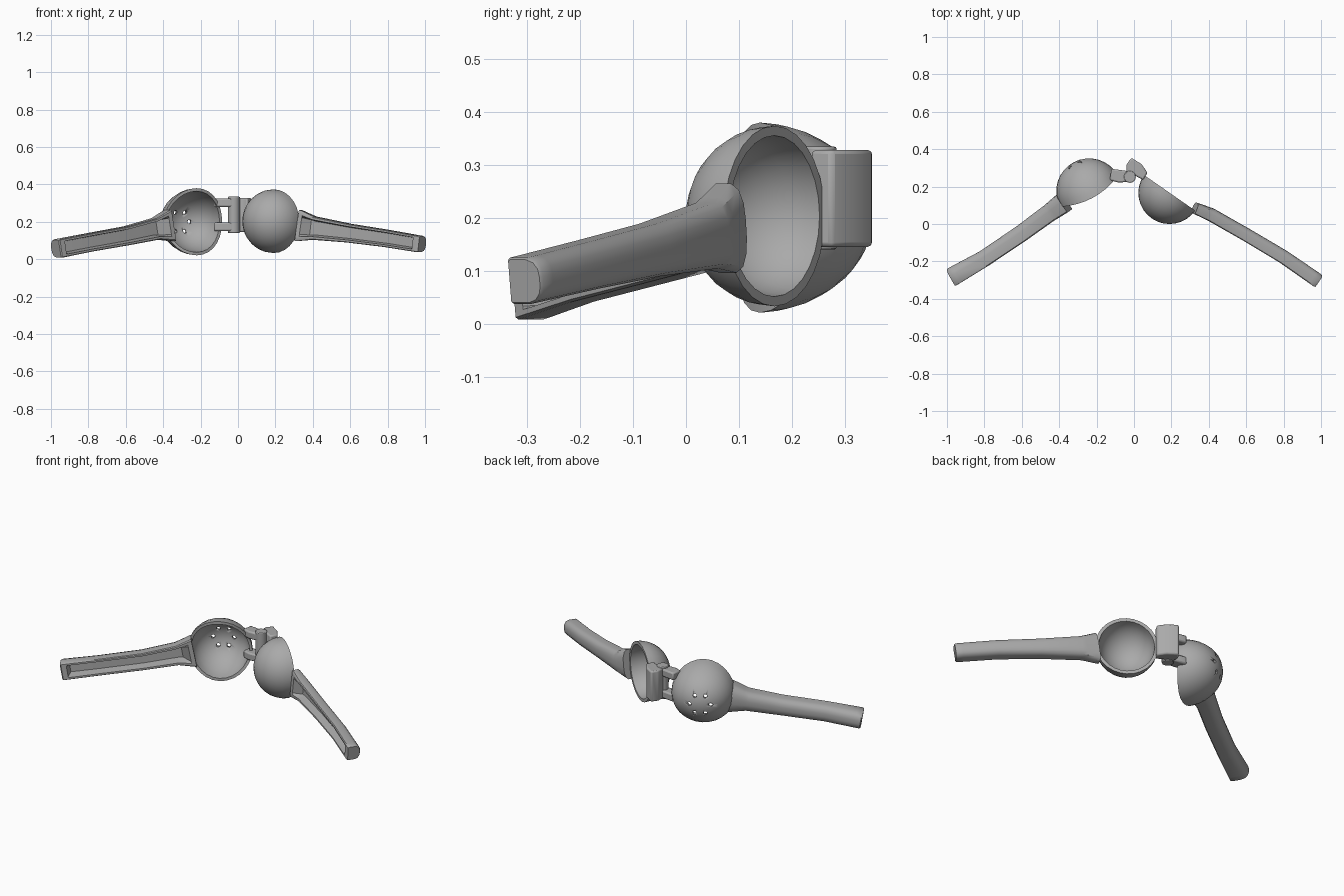
import bpy, bmesh
from math import sin, cos, pi, radians
from mathutils import Vector

if "Cube" in bpy.data.objects:
    bpy.data.objects.remove(bpy.data.objects["Cube"])

metal = bpy.data.materials.new("grey metal")
metal.use_nodes = True
metal.diffuse_color = (0.4, 0.4, 0.4, 1)
metal.node_tree.nodes["Principled BSDF"].inputs["Base Color"].default_value = (0.4, 0.4, 0.4, 1)
UP = Vector((0, 0, 1))


def finish(bm, name, angle=40, bevel=0):
    bmesh.ops.recalc_face_normals(bm, faces=bm.faces)
    mesh = bpy.data.meshes.new(name)
    bm.to_mesh(mesh)
    bm.free()
    ob = bpy.data.objects.new(name, mesh)
    bpy.context.collection.objects.link(ob)
    mesh.materials.append(metal)
    if bevel:
        mod = ob.modifiers.new("soft edges", "BEVEL")
        mod.width, mod.segments = bevel, 2
    bpy.ops.object.select_all(action="DESELECT")
    ob.select_set(True)
    bpy.context.view_layer.objects.active = ob
    bpy.ops.object.shade_smooth_by_angle(angle=radians(angle))
    return ob


def bridge(bm, a, b):
    for i in range(len(a)):
        j = (i + 1) % len(a)
        bm.faces.new((a[i], a[j], b[j], b[i]))


def bowl(name, centre, axis, radius, wall, lift, segs=28, steps=8):
    """Thick half sphere bulging along axis, its rim lifted above and below."""
    centre, axis = Vector(centre), Vector(axis).normalized()
    side = axis.cross(UP)
    inner = radius - wall
    profile = [(inner, pi / 2 * k / steps) for k in range(steps - 1, -1, -1)]
    profile += [(radius, pi / 2 * k / steps) for k in range(steps)]
    bm = bmesh.new()
    rings = []
    for r, p in profile:
        ring = []
        for i in range(segs):
            t = 2 * pi * i / segs
            along = r * sin(p) - lift * sin(t) ** 2 * cos(p) ** 3
            ring.append(bm.verts.new(centre + axis * along
                        + (side * cos(t) + UP * sin(t) * 1.02) * r * cos(p)))
        rings.append(ring)
    for a, b in zip(rings, rings[1:]):
        bridge(bm, a, b)
    for ring, r in ((rings[0], inner), (rings[-1], radius)):
        tip = bm.verts.new(centre + axis * r)
        for i in range(segs):
            bm.faces.new((ring[i], ring[(i + 1) % segs], tip))
    return finish(bm, name, 50)


def handle(name, stations):
    """Channel-section bar open to the front: stations are x, y, z, height, thickness."""
    pts = [Vector(s[:3]) for s in stations]
    # solid ends, hollow in between
    rings_at = [(0, 0), (0.25, 0), (0.7, 1)]
    rings_at += [(k, 1) for k in range(1, len(pts) - 1)]
    last = len(pts) - 1
    rings_at += [(last - 0.22, 1), (last - 0.17, 0), (last - 0.03, 0), (last, 0)]
    rings_at.sort()
    bm = bmesh.new()
    rings = []
    for s, groove in rings_at:
        k = min(int(s), last - 1)
        f = s - k
        p = pts[k].lerp(pts[k + 1], f)
        lo, hi = pts[max(k - 1 + round(f), 0)], pts[min(k + 1 + round(f), last)]
        tangent = (hi - lo).normalized()
        back = tangent.cross(UP).normalized()
        if back.y < 0:
            back = -back
        up = (UP - tangent * UP.dot(tangent)).normalized()
        h, w = [stations[k][c] * (1 - f) + stations[k + 1][c] * f for c in (3, 4)]
        if s == last:
            h, w = h * 0.93, w * 0.9
        floor = -0.5 + 0.6 * groove
        half = [(-0.44, 0.5), (0.1, 0.5), (0.34, 0.43), (0.48, 0.28), (0.52, 0.1)]
        inside = [(floor, 0.29), (-0.5, 0.36), (-0.5, 0.46)]
        top = inside + half
        section = top + [(u, -v) for u, v in reversed(top)]
        rings.append([bm.verts.new(p + back * u * w + up * v * h) for u, v in section])
    for a, b in zip(rings, rings[1:]):
        bridge(bm, a, b)
    bm.faces.new(rings[0])
    bm.faces.new(rings[-1])
    return finish(bm, name, 35)


def prism(name, outline, z0, z1, bevel=0.008):
    bm = bmesh.new()
    low = [bm.verts.new((x, y, z0)) for x, y in outline]
    high = [bm.verts.new((x, y, z1)) for x, y in outline]
    bridge(bm, low, high)
    bm.faces.new(low)
    bm.faces.new(high)
    return finish(bm, name, 40, bevel)


# Bowls
strainer_axis = Vector((-0.47, 0.88, 0)).normalized()
strainer_centre = Vector((-0.24, 0.175, 0.2))
strainer = bowl("strainer_bowl", strainer_centre, strainer_axis, 0.176, 0.016, 0.04)
bowl("press_bowl", (0.19, 0.167, 0.203), (-0.57, -0.82, 0), 0.167, 0.018, 0)

# Drain holes through the strainer
bm = bmesh.new()
turn = strainer_axis.to_track_quat("Z", "Y").to_matrix().to_4x4()
side = strainer_axis.cross(UP)
for i in range(6):
    t = pi / 3 * i
    spot = strainer_centre + strainer_axis * 0.16 + (side * cos(t) + UP * sin(t)) * 0.058
    made = bmesh.ops.create_cone(bm, cap_ends=True, segments=8, radius1=0.011,
                                 radius2=0.011, depth=0.12)
    bmesh.ops.transform(bm, matrix=turn, verts=made["verts"])
    bmesh.ops.translate(bm, vec=spot, verts=made["verts"])
cutter = finish(bm, "hole_cutter")
cutter.hide_render = True
cutter.hide_viewport = True
cutter.display_type = "WIRE"
cut = strainer.modifiers.new("holes", "BOOLEAN")
cut.operation, cut.object, cut.solver = "DIFFERENCE", cutter, "EXACT"
strainer.modifiers.move(len(strainer.modifiers) - 1, 0)

# Handles
handle("strainer_handle", [
    (-0.375, 0.115, 0.18, 0.17, 0.11), (-0.45, 0.06, 0.162, 0.115, 0.095),
    (-0.6, -0.05, 0.126, 0.1, 0.09), (-0.8, -0.185, 0.09, 0.098, 0.088),
    (-0.975, -0.285, 0.056, 0.1, 0.1)])
handle("press_handle", [
    (0.325, 0.085, 0.18, 0.17, 0.06), (0.41, 0.05, 0.166, 0.125, 0.07),
    (0.6, -0.058, 0.139, 0.1, 0.07), (0.8, -0.177, 0.111, 0.092, 0.072),
    (0.985, -0.305, 0.08, 0.088, 0.075)])

# Hinge: broad tab on the press, two arms on the strainer, pin barrel between
prism("hinge_tab", [(-0.04, 0.26), (-0.04, 0.318), (-0.014, 0.354), (0.04, 0.32),
                    (0.072, 0.275), (0.05, 0.235), (0.0, 0.262)], 0.145, 0.328)
for name, z in (("upper_hinge_arm", 0.28), ("lower_hinge_arm", 0.15)):
    prism(name, [(-0.13, 0.235), (-0.085, 0.222), (-0.02, 0.225), (-0.01, 0.26),
                 (-0.045, 0.285), (-0.12, 0.295)], z, z + 0.045)
prism("hinge_barrel", [(-0.022 + 0.032 * cos(pi * i / 8), 0.252 + 0.032 * sin(pi * i / 8))
                       for i in range(16)], 0.14, 0.334, 0.004)
